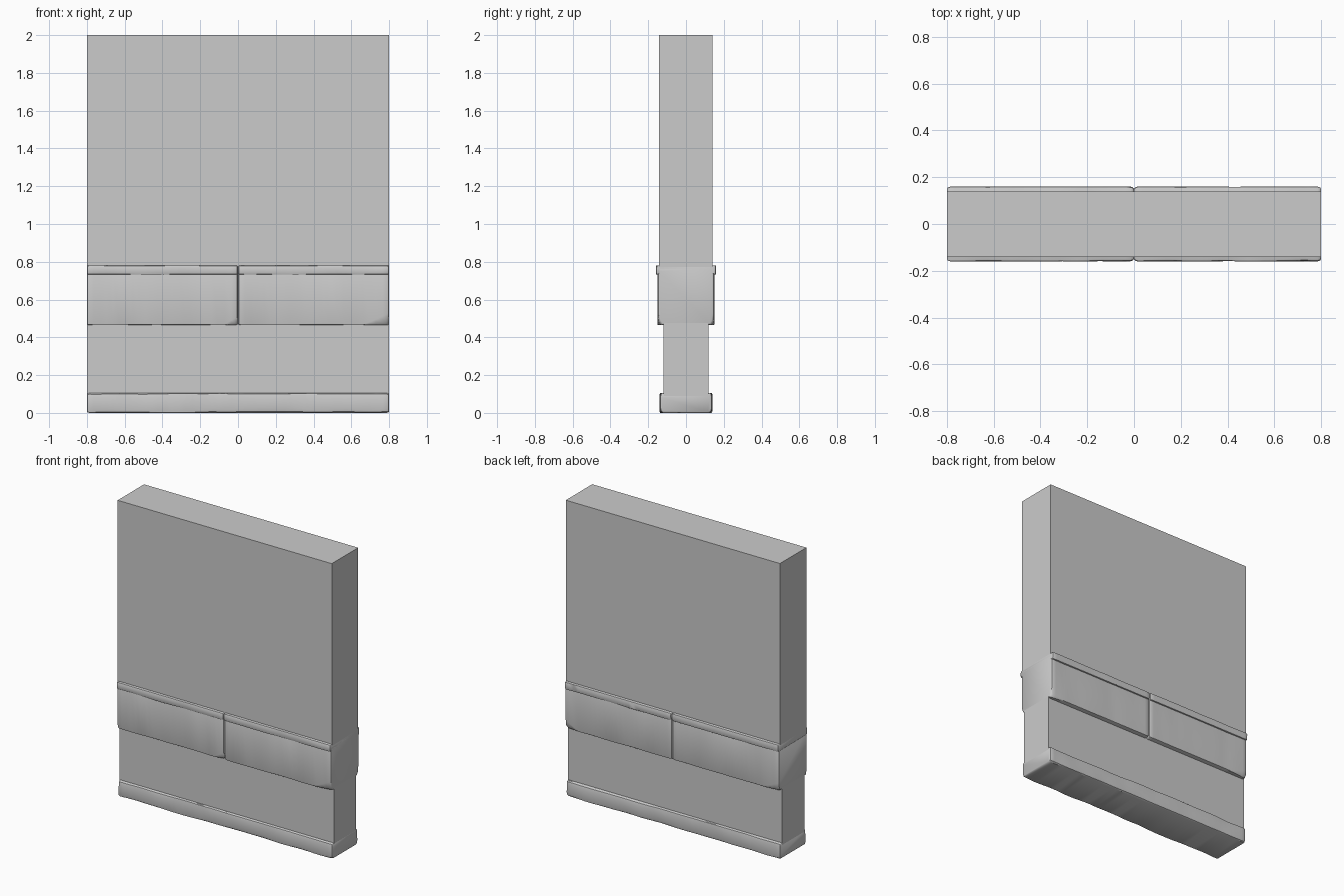
import bpy, bmesh, math
from mathutils import Vector, noise

if "Cube" in bpy.data.objects:
    bpy.data.objects.remove(bpy.data.objects["Cube"])


def finish(name, bm, smooth=False):
    bmesh.ops.recalc_face_normals(bm, faces=bm.faces)
    mesh = bpy.data.meshes.new(name)
    bm.to_mesh(mesh)
    bm.free()
    ob = bpy.data.objects.new(name, mesh)
    bpy.context.collection.objects.link(ob)
    if smooth:
        bpy.ops.object.select_all(action='DESELECT')
        ob.select_set(True)
        bpy.context.view_layer.objects.active = ob
        bpy.ops.object.shade_smooth_by_angle(angle=math.radians(35))
    return ob


def box(name, hx, y0, y1, z0, z1):
    bm = bmesh.new()
    bmesh.ops.create_cube(bm, size=1)
    for v in bm.verts:
        v.co = Vector((v.co.x * 2 * hx,
                       (y0 + y1) / 2 + v.co.y * (y1 - y0),
                       (z0 + z1) / 2 + v.co.z * (z1 - z0)))
    return finish(name, bm)


def worn_stone(name, x0, x1, hy, z0, z1, wear, tall, seed, chips=()):
    """Loft along x of a rectangle whose four long edges are unevenly worn.
    chips: (x, side, top, length, depth, height) broken corners."""
    e = 0.009
    n = max(8, round((x1 - x0) / 0.035))
    xs = [x0, x0 + e * 0.4, x0 + e * 1.6]
    xs += [x0 + (x1 - x0) * i / n for i in range(1, n)]
    xs += [x1 - e * 1.6, x1 - e * 0.4, x1]
    insets = [e, e * 0.4] + [0] * (len(xs) - 4) + [e * 0.4, e]
    bm = bmesh.new()
    rings = []
    for x, inset in zip(xs, insets):
        ring = []
        for k, (sy, top) in enumerate(((-1, 0), (1, 0), (1, 1), (-1, 1))):
            r = noise.noise(Vector((x * 5, seed * 7.3, k * 3.1)))
            q = noise.noise(Vector((x * 9, seed * 4.7, k * 5.3 + 20)))
            dy = wear * max(0.25, 0.8 + r)
            dz = tall * max(0.25, 0.7 + r + 0.4 * q)
            for cx, side, ctop, length, depth, height in chips:
                if side == sy and ctop == top:
                    f = max(0, 1 - abs(x - cx) / length)
                    dy += depth * f
                    dz += height * f
            y = sy * (hy - inset - 0.003 * max(0, q))
            z = z1 - inset * 0.6 if top else z0 + inset * 0.6
            s = -1 if top else 1
            corner = [(y, z + s * dz),
                      (y - sy * dy * 0.3, z + s * dz * 0.3),
                      (y - sy * dy, z)]
            if k % 2:
                corner.reverse()
            ring += [bm.verts.new((x, *p)) for p in corner]
        rings.append(ring)
    for a, b in zip(rings, rings[1:]):
        for i in range(len(a)):
            j = (i + 1) % len(a)
            bm.faces.new((a[i], a[j], b[j], b[i]))
    bm.faces.new(rings[0])
    bm.faces.new(rings[-1])
    return finish(name, bm, True)


# Plain wall panels
box("upper_wall", 0.8, -0.142, 0.14, 0.772, 2.0)
box("lower_wall", 0.8, -0.12, 0.118, 0.09, 0.475)

# Worn plinth along the floor
worn_stone("base_plinth", -0.8, 0.8, 0.139, 0.0, 0.105, 0.013, 0.022, 1)

# Two broad stone blocks, with chipped lower corners, under two trim strips
blocks = {
    "left": (-0.8, -0.001, [(0, -1, 0, 0.07, 0.012, 0.04),
                            (-0.8, 1, 0, 0.12, 0.012, 0.05)]),
    "right": (0.001, 0.8, [(0.8, -1, 0, 0.13, 0.018, 0.06),
                           (0.8, 1, 0, 0.10, 0.012, 0.05)]),
}
for i, (side, (x0, x1, chips)) in enumerate(blocks.items()):
    worn_stone(side + "_block", x0, x1, 0.15, 0.465, 0.765,
               0.006, 0.009, 3 + i, chips)
    worn_stone(side + "_trim", x0, x1, 0.16, 0.732, 0.781,
               0.009, 0.010, 6 + i)
